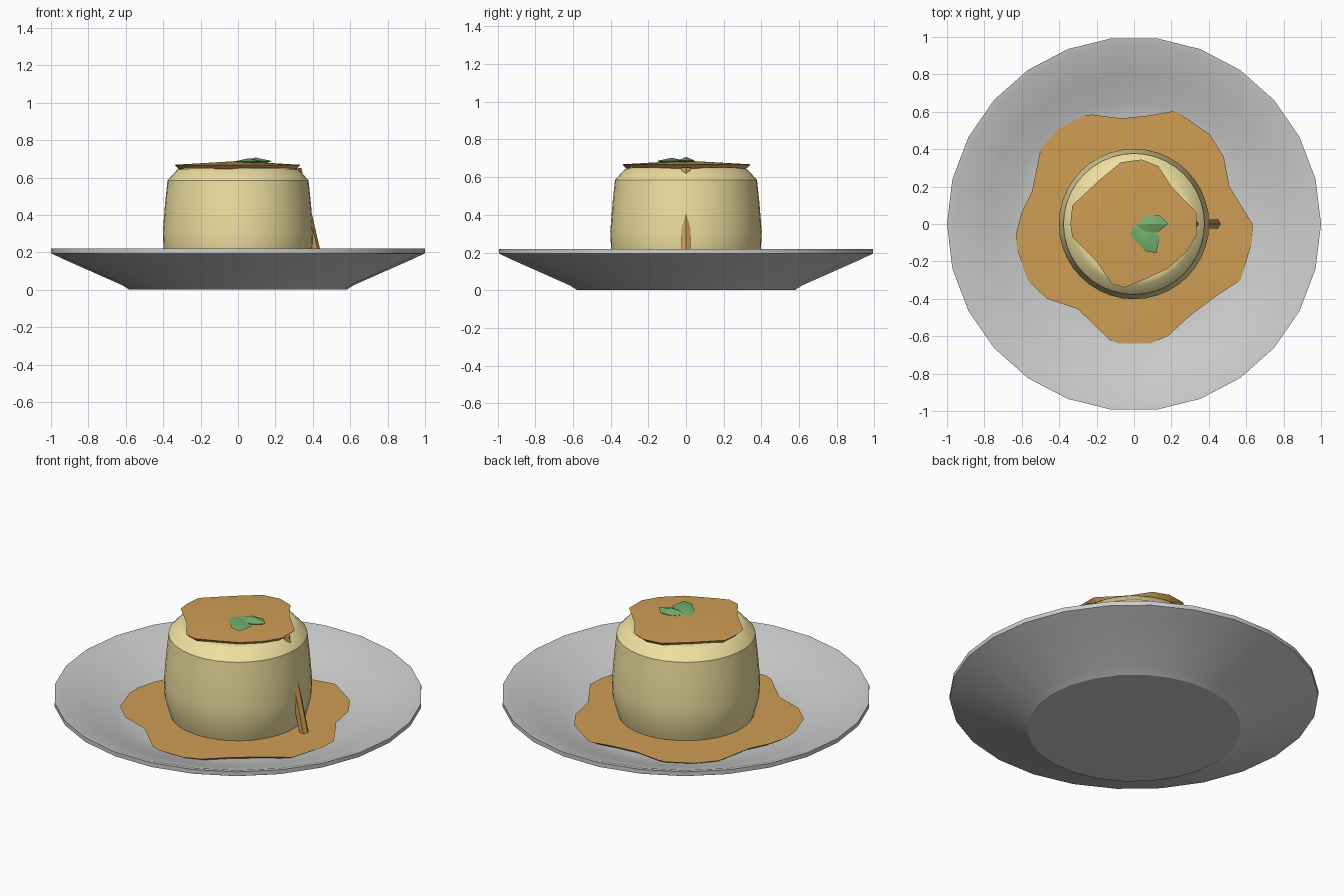
import bpy, bmesh
from math import sin, cos, tau, radians
from mathutils import Vector

if "Cube" in bpy.data.objects:
    bpy.data.objects.remove(bpy.data.objects["Cube"])


def material(name, rgb):
    m = bpy.data.materials.new(name)
    m.diffuse_color = (*rgb, 1)
    m.use_nodes = True
    m.node_tree.nodes["Principled BSDF"].inputs["Base Color"].default_value = m.diffuse_color
    return m


def finish(bm, name, mat=None, angle=30):
    bmesh.ops.remove_doubles(bm, verts=bm.verts, dist=1e-5)
    bmesh.ops.recalc_face_normals(bm, faces=bm.faces)
    me = bpy.data.meshes.new(name)
    bm.to_mesh(me)
    bm.free()
    ob = bpy.data.objects.new(name, me)
    bpy.context.collection.objects.link(ob)
    if mat:
        me.materials.append(mat)
    if angle:
        me.shade_smooth()
        me.set_sharp_from_angle(angle=radians(angle))
    return ob


def bridge(bm, rings):
    for a, b in zip(rings, rings[1:]):
        n = len(a)
        for i in range(n):
            j = (i + 1) % n
            bm.faces.new((a[i], a[j], b[j], b[i]))


def fan(bm, ring, centre):
    c = bm.verts.new(centre)
    for i in range(len(ring)):
        bm.faces.new((ring[i - 1], ring[i], c))


def lathe(name, profile, sides, mat=None):
    """Revolve (r, z) points; the ends are closed with centre fans."""
    bm = bmesh.new()
    rings = [[bm.verts.new((r * cos(tau * i / sides), r * sin(tau * i / sides), z))
              for i in range(sides)] for r, z in profile]
    bridge(bm, rings)
    fan(bm, rings[0], (0, 0, profile[0][1]))
    fan(bm, rings[-1], (0, 0, profile[-1][1]))
    return finish(bm, name, mat)


def puddle(name, outline, layers, peak, mat, angle=30):
    """Stack scaled copies of an outline: layers are (scale, z), bottom to top."""
    bm = bmesh.new()
    mid = sum((Vector(p) for p in outline), Vector((0, 0))) / len(outline)
    rings = []
    for s, z in layers:
        pts = [mid + (Vector(p) - mid) * s for p in outline]
        rings.append([bm.verts.new((p.x, p.y, z)) for p in pts])
    bridge(bm, rings)
    fan(bm, rings[0], (mid.x, mid.y, layers[0][1]))
    fan(bm, rings[-1], (mid.x, mid.y, peak))
    return finish(bm, name, mat, angle)


custard = material("custard", (0.86, 0.74, 0.35))
caramel = material("caramel", (0.62, 0.34, 0.09))
green = material("mint", (0.16, 0.42, 0.15))

# Plate: flat base, sloping wall, thin rim, shallow well
lathe("plate", [(0.58, 0), (0.62, 0.025), (0.93, 0.162), (1.0, 0.195), (1.0, 0.22),
                (0.97, 0.216), (0.80, 0.155), (0.66, 0.105), (0.58, 0.085)], 26)

# Pudding body
lathe("pudding", [(0.36, 0.085), (0.375, 0.13), (0.398, 0.22), (0.402, 0.31), (0.39, 0.46),
                  (0.377, 0.585), (0.325, 0.642), (0.30, 0.65)], 40, custard)

# Caramel pool on the plate
pool = [(.635, 0), (.63, -.1), (.57, -.3), (.44, -.385), (.3, -.49), (.18, -.6), (.085, -.64),
        (-.08, -.64), (-.13, -.62), (-.3, -.455), (-.465, -.4), (-.57, -.3), (-.625, -.135),
        (-.63, -.05), (-.6, .065), (-.545, .175), (-.5, .4), (-.41, .505), (-.27, .58),
        (-.225, .585), (-.065, .565), (.08, .58), (.22, .605), (.405, .48), (.48, .36),
        (.51, .2), (.585, .08)]
puddle("caramel_pool", pool, [(0.95, 0.088), (1.0, 0.108)], 0.118, caramel)

# Caramel cap on top of the pudding
cap = [(.335, .06), (.335, -.06), (.28, -.15), (.18, -.24), (.06, -.295), (-.05, -.34),
       (-.12, -.32), (-.2, -.2), (-.33, -.07), (-.34, 0), (-.33, .1), (-.19, .23),
       (-.07, .33), (.04, .345), (.13, .31), (.2, .2)]
puddle("caramel_cap", cap, [(0.92, 0.643), (1.0, 0.668)], 0.688, caramel)

# Drip running down the side: slanted six-sided bar
bm = bmesh.new()
r = 0.027
rings = [[bm.verts.new((x + r * cos(tau * i / 6), r * sin(tau * i / 6), z)) for i in range(6)]
         for x, z in ((0.312, 0.65), (0.437, 0.105))]
bridge(bm, rings)
for ring in rings:
    bm.faces.new(ring)
finish(bm, "caramel_drip", caramel, 0)

# Two mint leaves: flattened six-sided lozenges
leaf_a = [(.015, -.005), (.06, .045), (.135, .047), (.182, 0), (.125, -.045), (.05, -.045)]
leaf_b = [(-.01, -.005), (-.018, -.06), (.06, -.145), (.12, -.155), (.137, -.065), (.06, -.02)]
puddle("mint_leaf_right", leaf_a, [(0.6, 0.674), (1.0, 0.688)], 0.707, green, 20)
puddle("mint_leaf_front", leaf_b, [(0.6, 0.674), (1.0, 0.686)], 0.703, green, 20)
